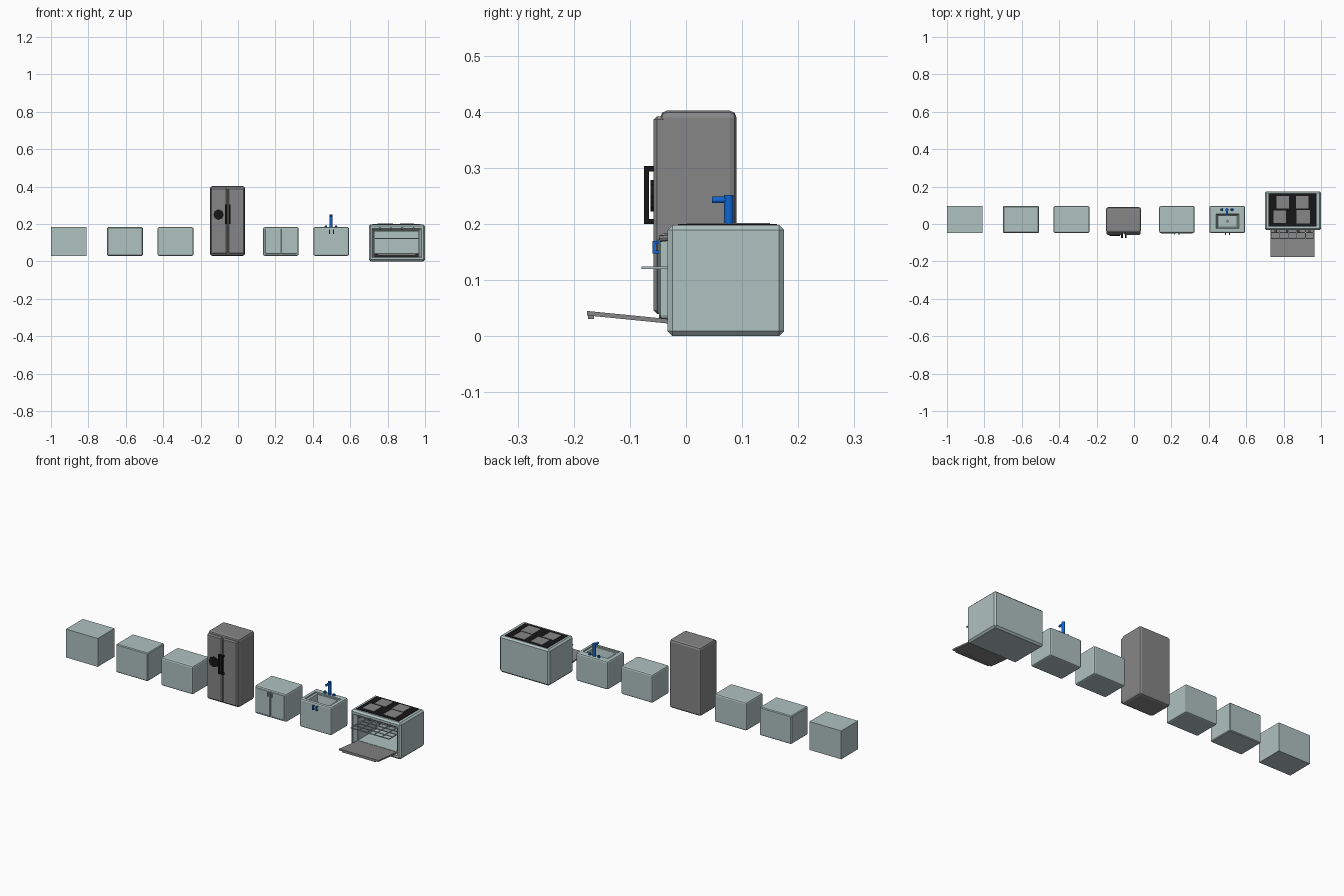
import bpy, bmesh, math
from mathutils import Vector, Matrix

if "Cube" in bpy.data.objects:
    bpy.data.objects.remove(bpy.data.objects["Cube"])


def material(name, rgb):
    m = bpy.data.materials.new(name)
    m.diffuse_color = (*rgb, 1)
    m.use_nodes = True
    m.node_tree.nodes["Principled BSDF"].inputs["Base Color"].default_value = m.diffuse_color
    return m


TEAL = material("pale_teal", (0.43, 0.54, 0.53))
GREY = material("steel_grey", (0.24, 0.24, 0.24))
BLACK = material("black", (0.008, 0.008, 0.008))
BLUE = material("blue", (0.005, 0.13, 0.65))


def finish(name, bm, mat):
    bmesh.ops.recalc_face_normals(bm, faces=bm.faces)
    me = bpy.data.meshes.new(name)
    bm.to_mesh(me)
    bm.free()
    ob = bpy.data.objects.new(name, me)
    bpy.context.collection.objects.link(ob)
    if mat:
        me.materials.append(mat)
    return ob


def box(name, x, y, z, mat=None, bevel=0, seg=1):
    """Axis-aligned box from (min, max) ranges."""
    bm = bmesh.new()
    bmesh.ops.create_cube(bm, size=1)
    for v in bm.verts:
        v.co = Vector([r[0] + (c + 0.5) * (r[1] - r[0]) for c, r in zip(v.co, (x, y, z))])
    if bevel:
        bmesh.ops.bevel(bm, geom=bm.edges[:], offset=bevel, segments=seg,
                        profile=0.5, affect='EDGES')
    return finish(name, bm, mat)


def cylinder(name, start, end, r1, mat, r2=None, sides=16):
    a, b = Vector(start), Vector(end)
    bm = bmesh.new()
    bmesh.ops.create_cone(bm, cap_ends=True, segments=sides, radius1=r1,
                          radius2=r1 if r2 is None else r2, depth=(b - a).length)
    rot = Vector((0, 0, 1)).rotation_difference(b - a).to_matrix().to_4x4()
    bmesh.ops.transform(bm, matrix=Matrix.Translation((a + b) / 2) @ rot, verts=bm.verts)
    return finish(name, bm, mat)


def frustum(name, rect_a, rect_b, mat=None):
    """Closed solid between two four-cornered loops."""
    bm = bmesh.new()
    a, b = ([bm.verts.new(p) for p in r] for r in (rect_a, rect_b))
    bm.faces.new(a)
    bm.faces.new(b)
    for i in range(4):
        j = (i + 1) % 4
        bm.faces.new((a[i], a[j], b[j], b[i]))
    return finish(name, bm, mat)


def cut(target, cutter):
    mod = target.modifiers.new("cut", 'BOOLEAN')
    mod.object = cutter
    mod.operation = 'DIFFERENCE'
    mod.solver = 'EXACT'
    cutter.hide_render = True
    cutter.hide_set(True)


def bar_handle(name, x, y, z0, z1, depth, r, mat):
    """Vertical bar with two stand-offs, projecting towards -y."""
    box(name + "_bar", (x - r, x + r), (y - depth, y - depth + 2 * r), (z0, z1), mat)
    for i, z in enumerate((z0, z1 - 2 * r)):
        box(f"{name}_post_{i}", (x - r, x + r), (y - depth + r, y + 0.003), (z, z + 2 * r), mat)


# Plain counter blocks, from sharp to softened
CY = (-0.048, 0.096)
box("counter_block_plain", (-1.0, -0.809), CY, (0.03, 0.184), TEAL)
box("counter_block_edged", (-0.7, -0.509), CY, (0.03, 0.183), TEAL, 0.004)
box("counter_block_rounded", (-0.43, -0.238), CY, (0.03, 0.183), TEAL, 0.008, 2)

# Fridge body, doors, handles and dispenser
box("fridge_body", (-0.15, 0.038), (-0.046, 0.09), (0.03, 0.402), GREY, 0.012, 2)
for side, x in (("left", (-0.148, -0.057)), ("right", (-0.054, 0.036))):
    box(f"fridge_door_{side}", x, (-0.058, -0.03), (0.04, 0.392), GREY, 0.006, 1)
for side, x in (("left", -0.064), ("right", -0.044)):
    bar_handle(f"fridge_handle_{side}", x, -0.057, 0.2, 0.303, 0.018, 0.0045, BLACK)
cylinder("water_dispenser", (-0.104, -0.063, 0.25), (-0.104, -0.05, 0.25), 0.028, BLACK, sides=8)

# Two-door cabinet
box("cabinet_body", (0.135, 0.324), CY, (0.03, 0.183), TEAL, 0.008, 2)
for side, x in (("left", (0.145, 0.228)), ("right", (0.231, 0.314))):
    box(f"cabinet_door_{side}", x, (-0.051, -0.04), (0.04, 0.174), TEAL, 0.002)
for side, x in (("left", 0.218), ("right", 0.241)):
    bar_handle(f"cabinet_handle_{side}", x, -0.05, 0.147, 0.17, 0.008, 0.0025, TEAL)

# Sink cabinet with stepped, tapered basin
SX, SY = 0.5, 0.021
sink = box("sink_cabinet", (0.403, 0.594), CY, (0.03, 0.183), TEAL, 0.008, 2)
cut(sink, box("sink_rim_cutter", (0.424, 0.576), (-0.034, 0.062), (0.176, 0.22)))


def flat_rect(hx, y0, y1, z):
    return [(SX - hx, y0, z), (SX + hx, y0, z), (SX + hx, y1, z), (SX - hx, y1, z)]


cut(sink, frustum("sink_basin_cutter", flat_rect(0.052, -0.016, 0.046, 0.125),
                  flat_rect(0.064, -0.026, 0.056, 0.19)))
cylinder("sink_drain", (SX, 0.015, 0.122), (SX, 0.015, 0.127), 0.009, GREY)
for side, x in (("left", 0.489), ("right", 0.511)):
    bar_handle(f"sink_handle_{side}", x, -0.047, 0.147, 0.17, 0.013, 0.003, BLUE)

# Tap with spout and two knobs
cylinder("tap_column", (SX - 0.003, 0.076, 0.178), (SX - 0.003, 0.076, 0.252), 0.0085, BLUE)
cylinder("tap_spout", (SX - 0.003, 0.072, 0.243), (SX - 0.003, 0.046, 0.243), 0.006, BLUE)
for side, x in (("left", -0.03), ("right", 0.024)):
    cylinder(f"tap_knob_{side}", (SX + x, 0.076, 0.18), (SX + x, 0.076, 0.193), 0.008, BLUE, 0.006, 10)

# Oven body with a bevelled opening and deep cavity
OX = 0.848


def front_rect(hx, z0, z1, y):
    return [(OX - hx, y, z0), (OX + hx, y, z0), (OX + hx, y, z1), (OX - hx, y, z1)]


oven = box("oven_body", (0.7, 1.0), (-0.033, 0.175), (0, 0.198), TEAL, 0.009, 1)
cut(oven, frustum("oven_mouth_cutter", front_rect(0.139, 0.016, 0.182, -0.043),
                  front_rect(0.121, 0.028, 0.164, -0.014)))
cut(oven, box("oven_cavity_cutter", (OX - 0.118, OX + 0.118), (-0.03, 0.15), (0.03, 0.16)))

# Lowered oven door with lip handle
door = frustum("oven_door",
               [(OX - 0.118, y, z) for y, z in ((-0.015, 0.021), (-0.176, 0.037), (-0.176, 0.045), (-0.015, 0.029))],
               [(OX + 0.118, y, z) for y, z in ((-0.015, 0.021), (-0.176, 0.037), (-0.176, 0.045), (-0.015, 0.029))],
               GREY)
box("oven_door_lip", (OX - 0.1, OX + 0.1), (-0.175, -0.164), (0.031, 0.039), GREY)

# Sliding wire rack
RZ = (0.12, 0.124)
for i in range(6):
    x = OX - 0.114 + i * 0.228 / 5
    box(f"rack_rod_{i}", (x - 0.002, x + 0.002), (-0.079, 0.148), RZ, TEAL)
for i in range(8):
    y = -0.077 + i * 0.222 / 7
    box(f"rack_crossbar_{i}", (OX - 0.116, OX + 0.116), (y - 0.002, y + 0.002), RZ, TEAL)

# Control knobs along the top of the oven front
for i in range(4):
    x = OX - 0.09 + i * 0.06
    cylinder(f"oven_knob_{i}", (x, -0.047, 0.174), (x, -0.018, 0.177), 0.006, GREY, sides=8)

# Black cooktop with four square burners
box("cooktop", (0.72, 0.976), (-0.014, 0.162), (0.193, 0.2), BLACK)
for i, (x, y, s) in enumerate(((0.795, 0.116, 0.034), (0.9, 0.116, 0.034),
                               (0.779, 0.039, 0.034), (0.906, 0.039, 0.036))):
    box(f"burner_{i}", (x - s, x + s), (y - s, y + s), (0.196, 0.2015), GREY)
